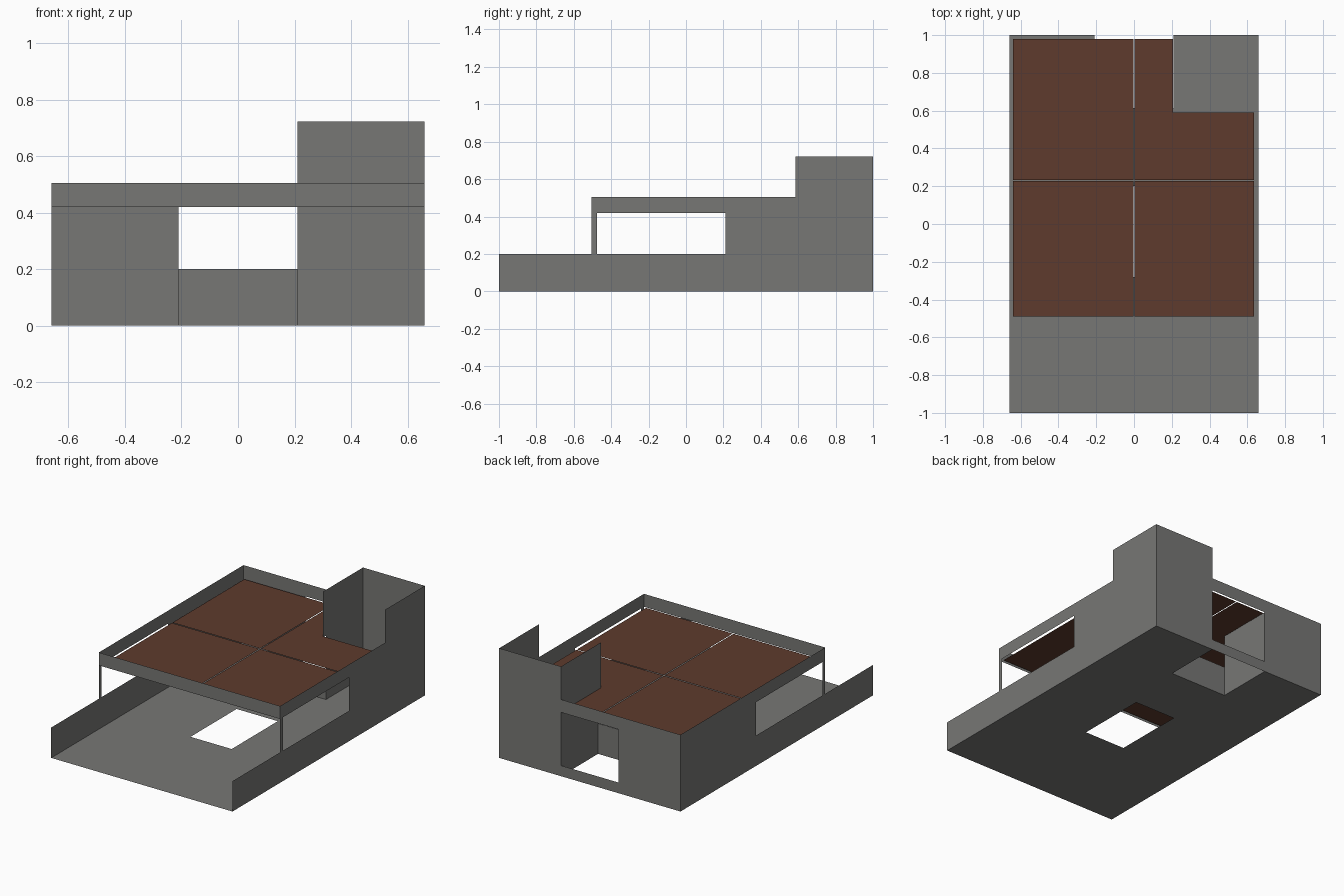
import bpy, bmesh

if "Cube" in bpy.data.objects:
    bpy.data.objects.remove(bpy.data.objects["Cube"])


def material(name, rgb):
    m = bpy.data.materials.new(name)
    m.diffuse_color = (*rgb, 1)
    m.use_nodes = True
    m.node_tree.nodes["Principled BSDF"].inputs["Base Color"].default_value = m.diffuse_color
    return m


GREY = material("concrete grey", (0.185, 0.185, 0.178))
BROWN = material("roof brown", (0.112, 0.043, 0.026))


def sheets(name, axis, rects, mat, flip=False):
    """Thin flat panels; axis is the constant direction.
    Each rect is (position, u0, u1, v0, v1) with u, v the other two axes in order."""
    bm = bmesh.new()
    for p, u0, u1, v0, v1 in rects:
        vs = []
        for u, v in ((u0, v0), (u1, v0), (u1, v1), (u0, v1)):
            co = [u, v]
            co.insert("xyz".index(axis), p)
            vs.append(bm.verts.new(co))
        bm.faces.new(vs)
    if flip:
        bmesh.ops.reverse_faces(bm, faces=bm.faces[:])
    bmesh.ops.remove_doubles(bm, verts=bm.verts[:], dist=0.0005)
    me = bpy.data.meshes.new(name)
    bm.to_mesh(me)
    bm.free()
    me.materials.append(mat)
    ob = bpy.data.objects.new(name, me)
    bpy.context.collection.objects.link(ob)
    return ob


W = 0.66           # half width
D = 0.21           # half width of the rear alcove
LOW, SILL, EAVE, TOP, TOWER = 0.20, 0.07, 0.42, 0.505, 0.722
YF, YP, YO, YT, YA = -0.505, -0.475, 0.212, 0.585, 0.615

# floor with a central hatch and an open rear alcove
sheets("floor", "z", [
    (0, -W, W, -1, -0.28),
    (0, -W, -0.15, -0.28, 0.20), (0, 0.15, W, -0.28, 0.20),
    (0, -W, W, 0.20, YA),
    (0, -W, -D, YA, 1), (0, D, W, YA, 1)], GREY)

# side walls: low wall, corner post, parapet beam, solid rear part
for name, x, tower in (("left_wall", -W, False), ("right_wall", W, True)):
    parts = [
        (x, -1, YF, 0, LOW), (x, YF, YP, 0, LOW), (x, YP, YO, 0, LOW),
        (x, YF, YP, LOW, EAVE),
        (x, YF, YP, EAVE, TOP), (x, YP, YO, EAVE, TOP),
        (x, YO, YT, 0, TOP), (x, YT, 1, 0, TOP)]
    if tower:
        parts.append((x, YT, 1, TOP, TOWER))
    sheets(name, "x", parts, GREY, flip=x < 0)

# front parapet beam
sheets("front_parapet", "y", [(YF, -W, W, EAVE, TOP)], GREY)

# back wall with doorway, raised behind the stair tower
sheets("back_wall", "y", [
    (1, -W, -D, 0, TOP), (1, -D, D, 0, SILL), (1, -D, D, EAVE, TOP),
    (1, D, W, 0, TOP), (1, D, W, TOP, TOWER)], GREY, flip=True)

# alcove: side walls and low front wall
sheets("alcove_left_wall", "x", [(-D, YA, 1, 0, EAVE)], GREY)
sheets("alcove_right_wall", "x", [(D, YA, 1, 0, EAVE)], GREY, flip=True)
sheets("alcove_front_wall", "y", [(YA, -D, D, 0, LOW)], GREY)

# stair tower inner side wall above the roof
sheets("tower_side_wall", "x", [(D, YT, 1, EAVE, TOWER)], GREY, flip=True)

# roof deck: four panels with narrow joints, notched around the tower
Z, G = 0.425, 0.003
sheets("roof_deck", "z", [
    (Z, -0.64, -G, -0.49, 0.23 - G), (Z, G, 0.635, -0.49, 0.23 - G),
    (Z, -0.64, -G, 0.23 + G, 0.98),
    (Z, G, 0.207, 0.23 + G, 0.59), (Z, 0.207, 0.635, 0.23 + G, 0.59),
    (Z, G, 0.207, 0.59, 0.98)], BROWN)
